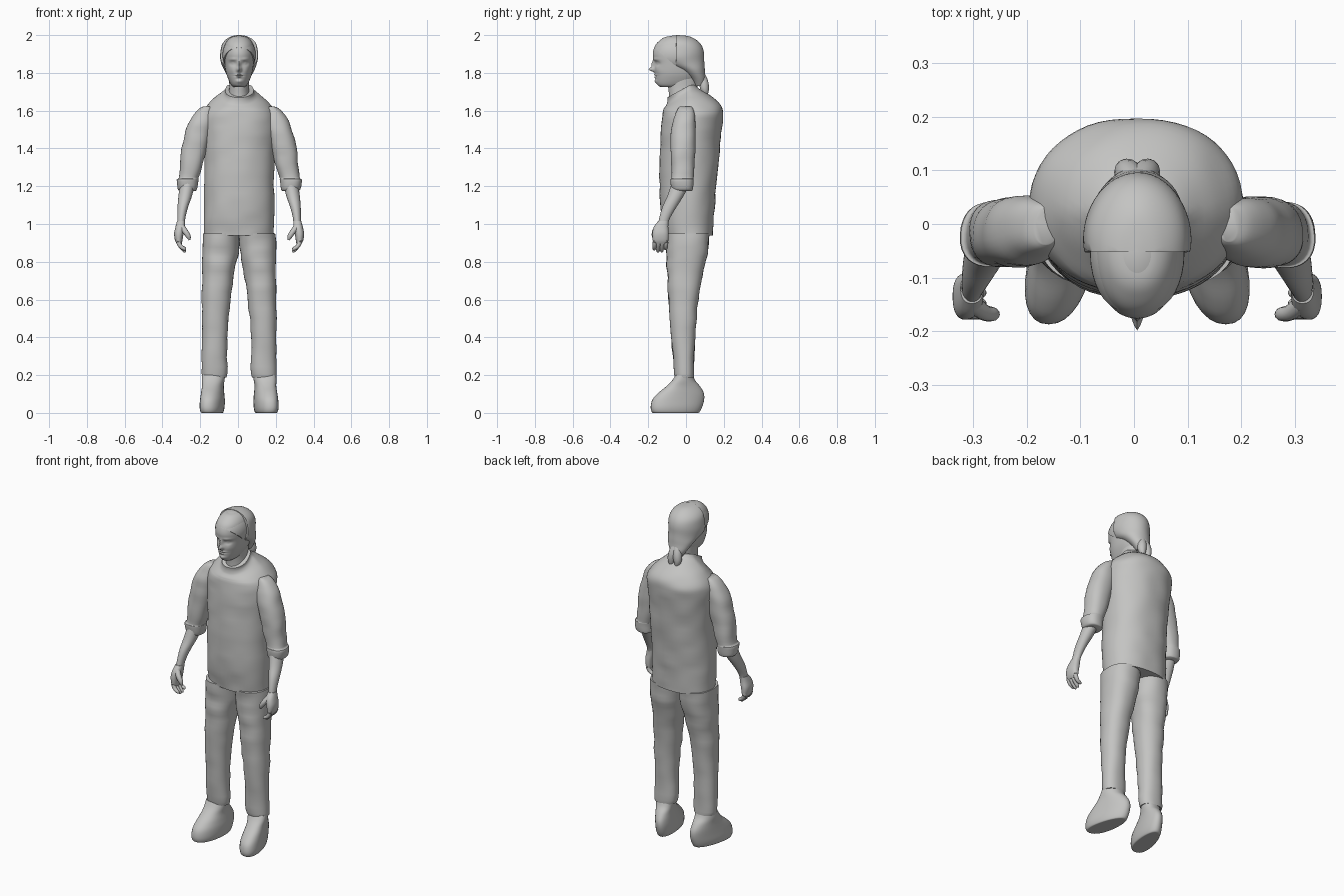
import bpy, bmesh, math
from mathutils import Vector, noise

cube = bpy.data.objects.get("Cube")
if cube:
    bpy.data.objects.remove(cube)

grey = bpy.data.materials.new("plain grey")
grey.use_nodes = True
COLOUR = (0.55, 0.55, 0.54, 1)
grey.diffuse_color = COLOUR
grey.node_tree.nodes["Principled BSDF"].inputs["Base Color"].default_value = COLOUR
MID = 0.006  # middle line of the body


def finish(bm, name, angle=50):
    bmesh.ops.recalc_face_normals(bm, faces=bm.faces)
    mesh = bpy.data.meshes.new(name)
    bm.to_mesh(mesh)
    bm.free()
    mesh.materials.append(grey)
    obj = bpy.data.objects.new(name, mesh)
    bpy.context.collection.objects.link(obj)
    bpy.ops.object.select_all(action="DESELECT")
    bpy.context.view_layer.objects.active = obj
    obj.select_set(True)
    bpy.ops.object.shade_smooth_by_angle(angle=math.radians(angle))
    return obj


def spline(rows, steps):
    """Smoothly resample rows of numbers."""
    out = []
    last = len(rows) - 1
    for i in range(last):
        a, b, c, d = (rows[min(max(i + k, 0), last)] for k in (-1, 0, 1, 2))
        for s in range(steps):
            t = s / steps
            out.append([q + t / 2 * (r - p + t * (2 * p - 5 * q + 4 * r - w + t * (3 * (q - r) + w - p)))
                        for p, q, r, w in zip(a, b, c, d)])
    return out + [list(rows[last])]


def loft(name, rows, side=1, power=2, sides=32, steps=4, tilt=None, shape=None, crease=0):
    """Skin level rings. Each row holds z, x centre, half width, front y, back y."""
    bm = bmesh.new()
    rings = []
    for z, x, half, front, back in spline(rows, steps):
        ring = []
        for k in range(sides):
            a = math.tau * k / sides
            c, s = math.cos(a), math.sin(a)
            px = x + half * math.copysign(abs(c) ** (2 / power), c)
            py = (front + back) / 2 + (back - front) / 2 * math.copysign(abs(s) ** (2 / power), s)
            p = Vector((px, py, z))
            if tilt:
                p.z += tilt(p)
            if shape:
                p = shape(p)
            if crease:
                out = Vector((c, s, 0))
                p += out * crease * noise.noise(Vector((p.x * 9, p.y * 9, p.z * 16 + side)))
            ring.append(bm.verts.new((MID + side * p.x, p.y, p.z)))
        rings.append(ring)
    for low, high in zip(rings, rings[1:]):
        for k in range(sides):
            n = (k + 1) % sides
            bm.faces.new((low[k], low[n], high[n], high[k]))
    bm.faces.new(rings[0])
    bm.faces.new(rings[-1])
    return finish(bm, name)


def tube(name, path, side=1, sides=12):
    """Round limb through rows of x, y, z, radius."""
    bm = bmesh.new()
    pts = spline(path, 4)
    rings = []
    for i, (x, y, z, r) in enumerate(pts):
        a, b = pts[max(i - 1, 0)], pts[min(i + 1, len(pts) - 1)]
        turn = (Vector(b[:3]) - Vector(a[:3])).to_track_quat("Z", "Y")
        rings.append([])
        for k in range(sides):
            t = math.tau * k / sides
            p = Vector((x, y, z)) + turn @ Vector((r * math.cos(t), r * math.sin(t), 0))
            rings[-1].append(bm.verts.new((MID + side * p.x, p.y, p.z)))
    for low, high in zip(rings, rings[1:]):
        for k in range(sides):
            n = (k + 1) % sides
            bm.faces.new((low[k], low[n], high[n], high[k]))
    bm.faces.new(rings[0])
    bm.faces.new(rings[-1])
    return finish(bm, name)


# Tunic: the neckline dips towards the front
def neckline(p):
    return 0.55 * min(p.y - 0.02, 0) * min(max((p.z - 1.6) / 0.1, 0), 1)


loft("tunic", [
    (.94, 0, .185, -.115, .145), (1.08, 0, .187, -.135, .15), (1.25, 0, .185, -.14, .165),
    (1.42, 0, .19, -.135, .18), (1.54, 0, .198, -.13, .193), (1.6, 0, .188, -.12, .195),
    (1.65, 0, .15, -.115, .165), (1.69, 0, .105, -.105, .115), (1.715, 0, .08, -.1, .07),
    (1.735, 0, .075, -.1, .05)],
    power=2.2, sides=56, tilt=neckline, crease=.006)

# Neck
loft("neck", [(1.6, 0, .06, -.09, .05), (1.68, 0, .055, -.09, .055),
              (1.73, 0, .052, -.095, .06), (1.8, 0, .055, -.1, .06)])

# Face relief: x, z, width, height, outward depth
RELIEF = [
    (0, 1.818, .011, .012, .032), (0, 1.845, .008, .02, .016),   # nose
    (.034, 1.85, .016, .011, -.012), (.034, 1.85, .009, .006, .007),  # eye socket, eye
    (.034, 1.872, .022, .006, .005),                             # brow
    (.04, 1.815, .018, .018, .004),                              # cheek
    (0, 1.79, .02, .004, .008), (0, 1.777, .016, .004, .008),    # lips
    (0, 1.783, .022, .002, -.005), (0, 1.755, .018, .01, .008)]  # mouth, chin


def face(p):
    if p.y < -.07:
        for x, z, w, h, d in RELIEF:
            near = ((abs(p.x) - x) / w) ** 2 + ((p.z - z) / h) ** 2
            p.y -= d * math.exp(-near)
    return p


loft("head", [
    (1.725, 0, .03, -.135, .0), (1.738, 0, .043, -.152, .03), (1.765, 0, .057, -.16, .055),
    (1.8, 0, .069, -.163, .07), (1.85, 0, .077, -.167, .08), (1.9, 0, .08, -.176, .08),
    (1.945, 0, .076, -.163, .07), (1.975, 0, .06, -.135, .04), (1.991, 0, .036, -.105, .0),
    (1.995, 0, .005, -.06, -.04)], power=2.15, sides=96, steps=9, shape=face)


# Hair: back shell with a flat front edge
def trim(p):
    p.y = max(p.y, -.052)
    return p


loft("back_hair", [
    (1.73, 0, .03, .045, .1), (1.77, 0, .055, .02, .105), (1.81, 0, .076, -.03, .1),
    (1.85, 0, .093, -.12, .095), (1.9, 0, .101, -.15, .095), (1.945, 0, .094, -.15, .082),
    (1.975, 0, .074, -.14, .055), (1.994, 0, .042, -.12, .015), (2, 0, .008, -.07, -.04)],
    sides=48, shape=trim, crease=.004)

# Front hair: dome cut along a sloping hairline
bm = bmesh.new()
bmesh.ops.create_uvsphere(bm, u_segments=40, v_segments=24, radius=1)
for v in bm.verts:
    v.co = Vector((MID + v.co.x * .088, -.055 + v.co.y * .123, 1.895 + v.co.z * .103))
cut = bmesh.ops.bisect_plane(bm, geom=bm.verts[:] + bm.edges[:] + bm.faces[:],
                             plane_co=(0, -.17, 1.935), plane_no=(0, -.65, -.76), clear_outer=True)
bmesh.ops.holes_fill(bm, edges=[e for e in cut["geom_cut"] if isinstance(e, bmesh.types.BMEdge)])
finish(bm, "front_hair")

# Tied hair at the nape
for side in (-1, 1):
    tube("hair_tail", [(.0, .07, 1.8, .025), (.014, .092, 1.75, .026), (.02, .1, 1.71, .022),
                       (.018, .108, 1.68, .008)], side)

for side, label in ((1, "left_"), (-1, "right_")):
    # Sleeve with a rolled cuff
    loft(label + "sleeve", [
        (1.175, .27, .04, -.06, .03), (1.185, .274, .052, -.075, .035), (1.235, .273, .058, -.083, .042),
        (1.25, .266, .052, -.078, .042), (1.35, .246, .064, -.08, .046), (1.45, .227, .068, -.08, .05),
        (1.53, .204, .065, -.075, .05), (1.58, .188, .052, -.058, .046), (1.61, .176, .036, -.045, .038),
        (1.622, .17, .018, -.035, .03)], side, power=2.3, crease=.006)

    # Forearm and palm
    loft(label + "forearm", [
        (.98, .308, .02, -.15, -.1), (1.03, .306, .021, -.142, -.085), (1.09, .298, .028, -.125, -.05),
        (1.15, .285, .036, -.098, -.012), (1.22, .272, .04, -.075, .025)], side)
    loft(label + "palm", [
        (.895, .317, .014, -.17, -.1), (.915, .32, .02, -.176, -.094), (.95, .319, .025, -.178, -.092),
        (.985, .312, .025, -.17, -.094), (1.015, .308, .021, -.148, -.093)], side, power=2.4)

    # Curled fingers and thumb
    for i, name in enumerate(("index", "middle", "ring", "little")):
        y = -.165 + i * .02
        tip = .868 - .012 * math.sin(i * 1.1)
        tube(label + name + "_finger", [
            (.32, y, .93, .012), (.322, y, .905, .012), (.308, y - .002, .88, .011),
            (.289, y - .003, tip, .009), (.282, y - .003, tip - .005, .003)], side)
    tube(label + "thumb", [(.305, -.15, .985, .017), (.285, -.165, .96, .015),
                           (.269, -.168, .935, .013), (.262, -.168, .915, .005)], side)

    # Trouser leg
    loft(label + "trouser_leg", [
        (.19, .13, .06, -.055, .04), (.21, .13, .067, -.06, .042), (.4, .13, .067, -.077, .05),
        (.6, .12, .077, -.092, .065), (.75, .11, .086, -.1, .092), (.85, .1, .097, -.104, .115),
        (.95, .097, .096, -.11, .125)], side, power=2.2, crease=.007)

    # Shoe, toes turned outwards and broader at the front
    def splay(p):
        p.x = .132 + (p.x - .132) * (1 - p.y * 1.2) - p.y * .19
        return p

    loft(label + "shoe", [
        (0, .13, .04, -.165, .055), (.003, .13, .05, -.18, .07), (.03, .13, .056, -.187, .085),
        (.07, .13, .056, -.178, .096), (.105, .132, .054, -.148, .094), (.14, .134, .053, -.105, .075),
        (.17, .134, .057, -.075, .05), (.2, .132, .06, -.055, .036)],
        side, power=2.2, shape=splay)
